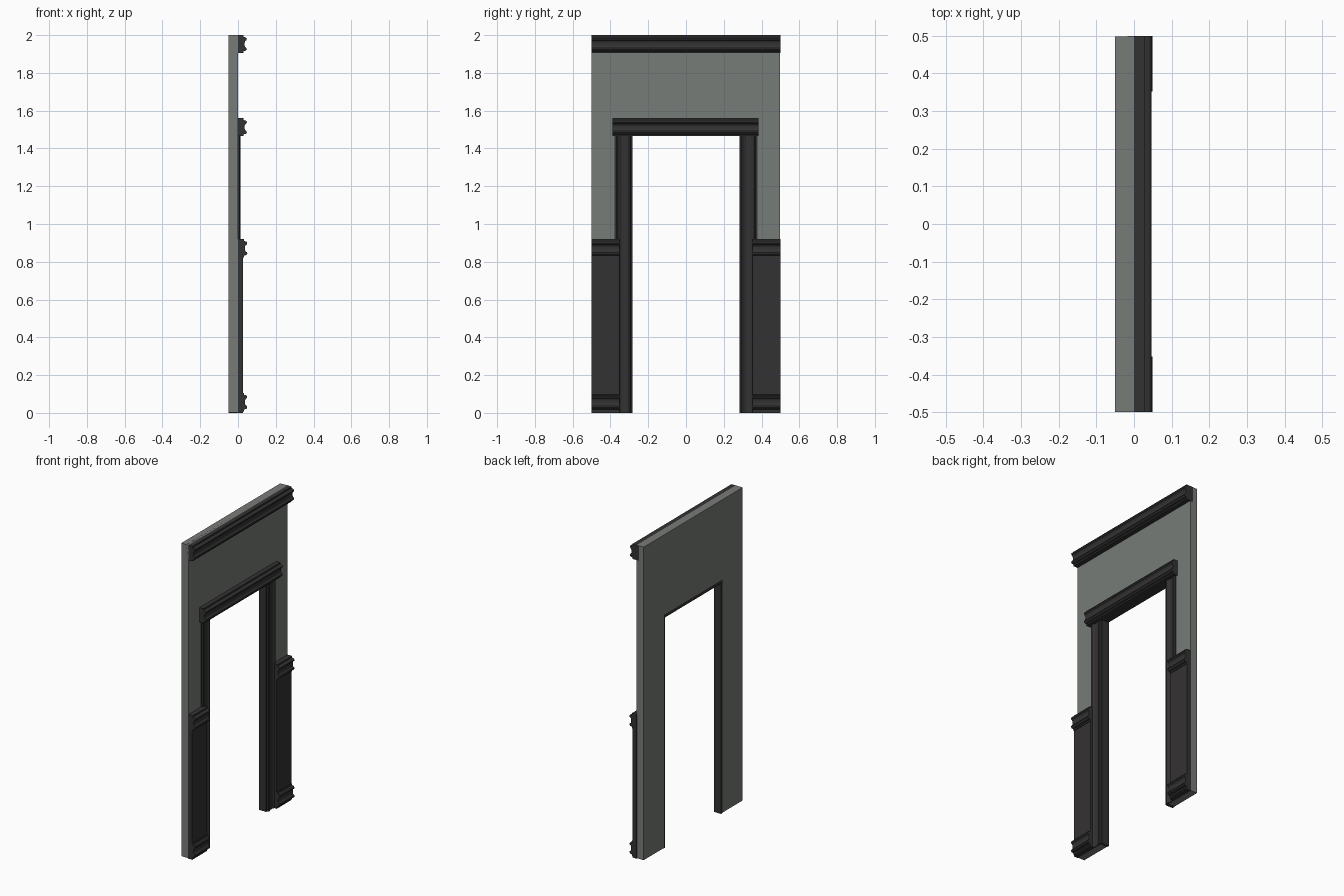
import bpy, bmesh
from mathutils import Vector

if "Cube" in bpy.data.objects:
    bpy.data.objects.remove(bpy.data.objects["Cube"])


def material(name, rgb):
    m = bpy.data.materials.new(name)
    m.diffuse_color = (*rgb, 1)
    m.use_nodes = True
    m.node_tree.nodes["Principled BSDF"].inputs["Base Color"].default_value = m.diffuse_color
    return m


WALL = material("wall_paint", (0.185, 0.20, 0.185))
WOOD = material("dark_wood", (0.034, 0.032, 0.033))


def extrude(name, pts, move, mat):
    """Extrude a closed 3D outline along a vector into a solid."""
    bm = bmesh.new()
    face = bm.faces.new([bm.verts.new(p) for p in pts])
    res = bmesh.ops.extrude_face_region(bm, geom=[face])
    verts = [g for g in res["geom"] if isinstance(g, bmesh.types.BMVert)]
    bmesh.ops.translate(bm, verts=verts, vec=Vector(move))
    bmesh.ops.recalc_face_normals(bm, faces=bm.faces)
    me = bpy.data.meshes.new(name)
    bm.to_mesh(me)
    bm.free()
    me.materials.append(mat)
    ob = bpy.data.objects.new(name, me)
    bpy.context.collection.objects.link(ob)
    return ob


# Moulding section: (distance across 0..1, setback from the front face)
SECTION = [(0, .018), (.1, .018), (.13, .006), (.2, 0), (.28, .002),
           (.34, .009), (.42, .012), (.58, .012), (.66, .009),
           (.72, .002), (.8, 0), (.87, .006), (.9, .018), (1, .018)]


def rail(name, y0, y1, z0, z1, back, front):
    """Horizontal moulding running along y."""
    pts = [(back, y0, z0)]
    pts += [(front - d, y0, z0 + t * (z1 - z0)) for t, d in SECTION]
    pts += [(back, y0, z1)]
    return extrude(name, pts, (0, y1 - y0, 0), WOOD)


def casing(name, y0, y1, height):
    """Door casing: fluted front and a jamb lining reaching the wall back."""
    s = 1 if y1 > y0 else -1
    pts = [(-.05, y0, 0)]
    pts += [(.012 - d * .6, y0 + t * (y1 - y0), 0) for t, d in SECTION]
    pts += [(-.002, y1, 0), (-.002, y0 + s * .015, 0), (-.05, y0 + s * .015, 0)]
    return extrude(name, pts, (0, 0, height), WOOD)


# Wall with door opening
outline = [(-.5, .003), (-.295, .003), (-.295, 1.49), (.295, 1.49),
           (.295, .003), (.498, .003), (.498, 2), (-.5, 2)]
extrude("wall", [(-.05, y, z) for y, z in outline], (.05, 0, 0), WALL)

# Crown and door header mouldings
rail("crown_moulding", -.5, .5, 1.905, 2, -.017, .047)
rail("door_header", -.388, .385, 1.465, 1.56, -.004, .047)
# Lining under the lintel
extrude("head_lining", [(-.048, -.29, 1.468), (0, -.29, 1.468),
                        (0, -.29, 1.492), (-.048, -.29, 1.492)],
        (0, .58, 0), WOOD)

# Paired parts on each side of the opening
for side, s in (("left", -1), ("right", 1)):
    casing(side + "_casing", s * .282, s * .378, 1.47)
    extrude(side + "_wainscot_panel",
            [(-.002, s * .352, 0), (.027, s * .352, 0),
             (.027, s * .352, .85), (-.002, s * .352, .85)],
            (0, s * .148, 0), WOOD)
    rail(side + "_chair_rail", s * .352, s * .5, .823, .92, -.002, .049)
    rail(side + "_baseboard", s * .352, s * .5, .008, .106, -.002, .049)
